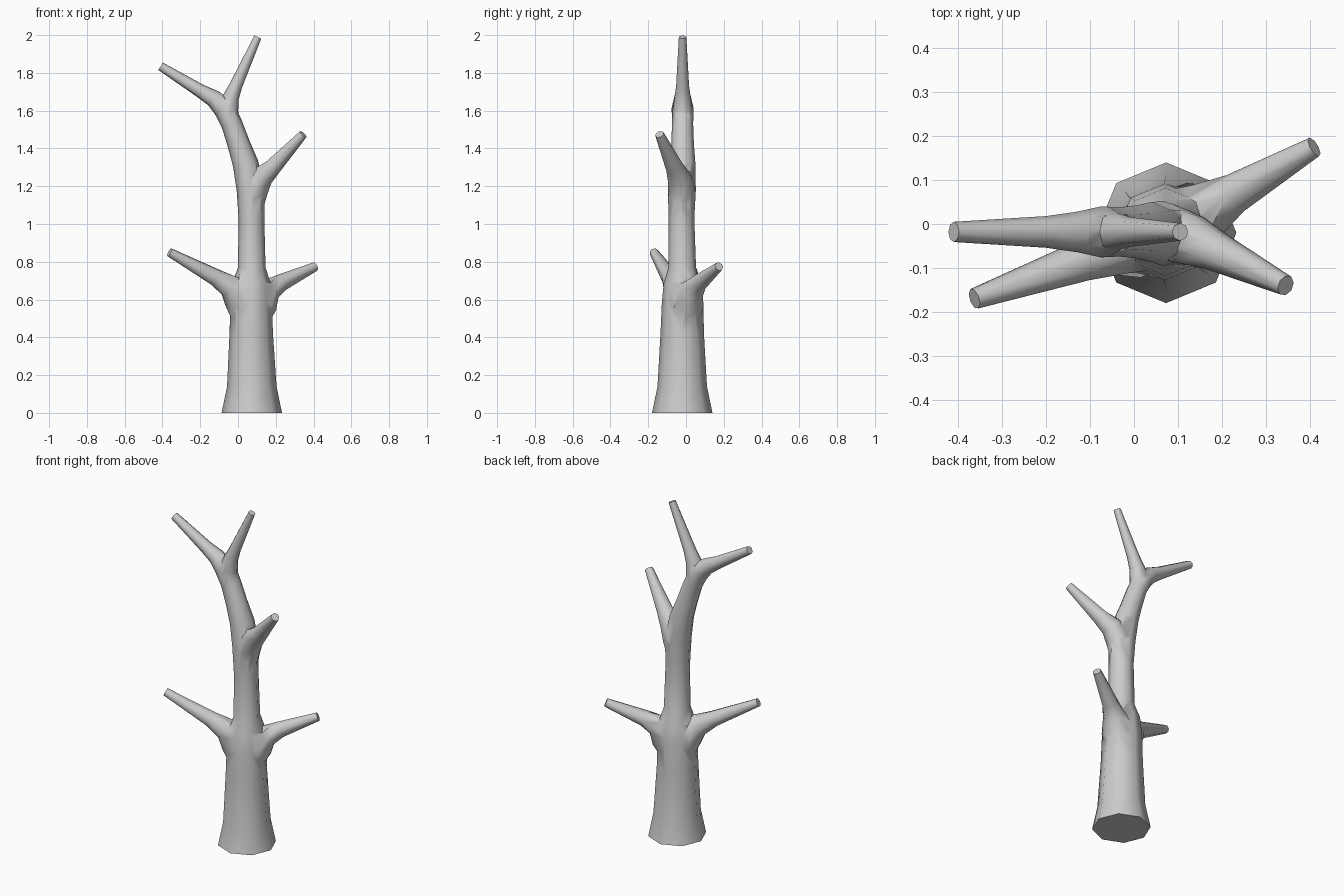
import bpy, bmesh, math
from mathutils import Vector

cube = bpy.data.objects.get("Cube")
if cube:
    bpy.data.objects.remove(cube, do_unlink=True)

SIDES = 8
bark = bpy.data.materials.new("grey_bark")
bark.use_nodes = True
GREY = (0.6, 0.6, 0.6, 1)
bark.diffuse_color = GREY
bark.node_tree.nodes["Principled BSDF"].inputs["Base Color"].default_value = GREY


def limb(name, rings):
    """Closed eight-sided tube through (x, y, z, radius) rings."""
    bm = bmesh.new()
    pts = [Vector(r[:3]) for r in rings]
    loops = []
    for i, p in enumerate(pts):
        # ring plane follows the averaged direction of the path
        before = (p - pts[i - 1]).normalized() if i else Vector()
        after = (pts[i + 1] - p).normalized() if i < len(pts) - 1 else Vector()
        t = (before + after).normalized()
        v = t.cross(Vector((1, 0, 0))).normalized()
        u = v.cross(t)
        loop = []
        for k in range(SIDES):
            a = math.tau * k / SIDES
            loop.append(bm.verts.new(p + rings[i][3] * (u * math.cos(a) + v * math.sin(a))))
        loops.append(loop)
    for a, b in zip(loops, loops[1:]):
        for k in range(SIDES):
            n = (k + 1) % SIDES
            bm.faces.new((a[k], a[n], b[n], b[k]))
    bm.faces.new(loops[0])
    bm.faces.new(loops[-1])
    bmesh.ops.recalc_face_normals(bm, faces=bm.faces)
    mesh = bpy.data.meshes.new(name)
    bm.to_mesh(mesh)
    bm.free()
    mesh.materials.append(bark)
    ob = bpy.data.objects.new(name, mesh)
    bpy.context.collection.objects.link(ob)
    return ob


# Trunk, sweeping up into the left-leaning top branch
trunk = limb("tree_trunk", [
    (.073, -.02, 0, .16), (.073, -.02, .14, .131), (.07, -.02, .42, .115),
    (.07, -.018, .58, .11), (.072, -.018, .69, .1), (.073, -.02, .77, .073),
    (.071, -.024, 1.03, .068), (.067, -.022, 1.18, .074), (.04, -.018, 1.32, .068),
    (.005, -.018, 1.42, .06), (-.033, -.018, 1.53, .056), (-.075, -.018, 1.615, .058),
    (-.13, -.018, 1.665, .046), (-.2, -.018, 1.705, .036), (-.41, -.018, 1.835, .023)])

# Side branches, each starting inside the trunk and flaring at its foot
branches = [
    limb("top_branch", [
        (-.035, -.018, 1.52, .045), (-.052, -.018, 1.6, .053), (-.038, -.018, 1.67, .043),
        (-.01, -.018, 1.735, .034), (.105, -.018, 1.99, .02)]),
    limb("upper_branch", [
        (.072, -.022, 1.06, .055), (.085, -.024, 1.17, .071), (.125, -.036, 1.25, .063),
        (.185, -.062, 1.302, .047), (.345, -.14, 1.475, .024)]),
    limb("lower_right_branch", [
        (.05, -.025, .48, .07), (.015, -.035, .6, .088), (-.04, -.055, .67, .066),
        (-.12, -.085, .718, .047), (-.363, -.17, .85, .024)]),
    limb("lower_left_branch", [
        (.085, -.01, .48, .07), (.12, .006, .58, .09), (.165, .032, .65, .066),
        (.23, .07, .69, .046), (.41, .175, .775, .024)]),
]

# Fuse everything into one skin
bpy.context.view_layer.objects.active = trunk
for b in branches:
    mod = trunk.modifiers.new("fuse", "BOOLEAN")
    mod.operation = "UNION"
    mod.solver = "EXACT"
    mod.object = b
    bpy.ops.object.modifier_apply(modifier=mod.name)
    bpy.data.objects.remove(b, do_unlink=True)

bpy.ops.object.select_all(action="DESELECT")
trunk.select_set(True)
bpy.ops.object.shade_smooth_by_angle(angle=math.radians(60))
